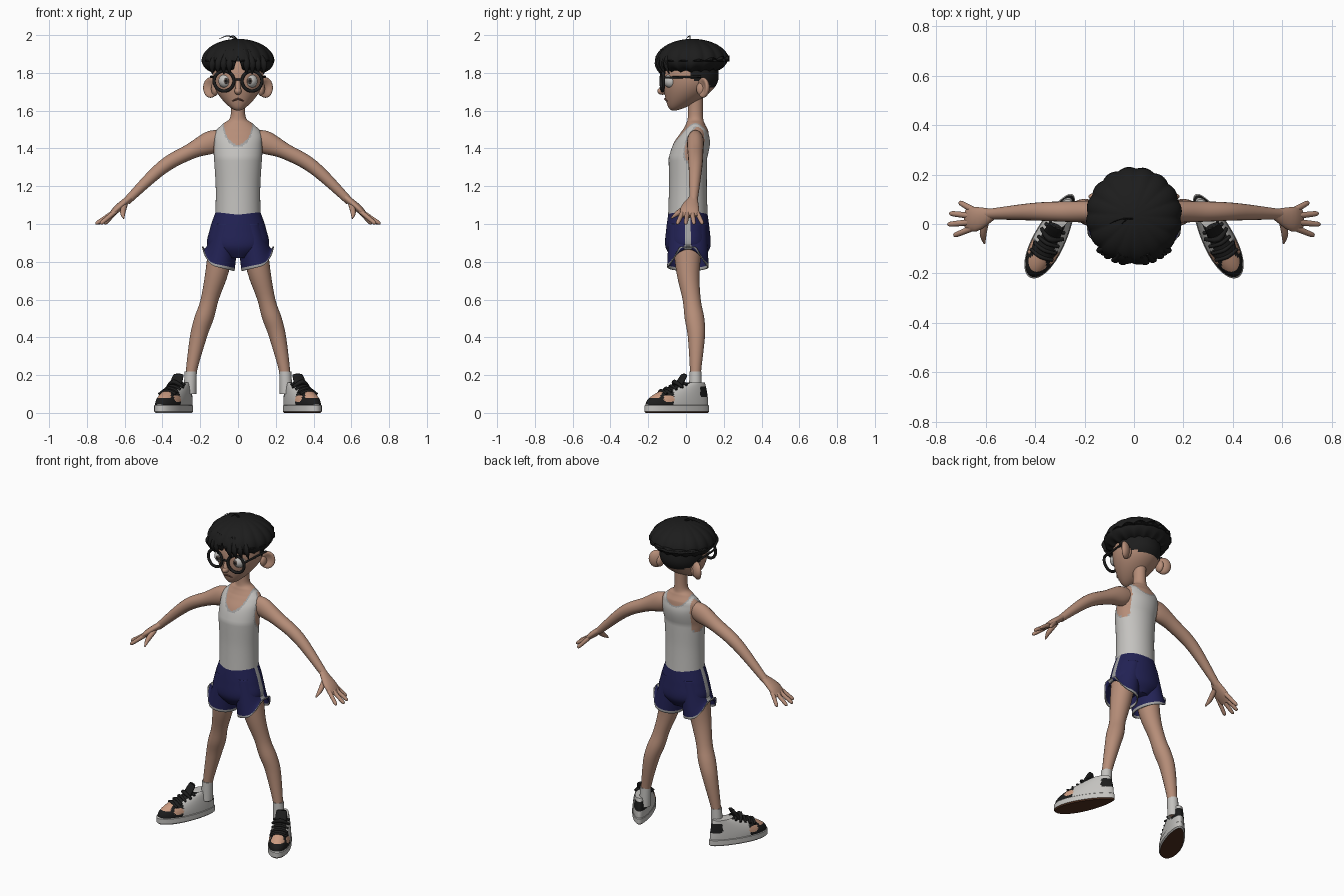
import bpy, bmesh, math
from mathutils import Vector, Matrix

cube = bpy.data.objects.get("Cube")
if cube:
    bpy.data.objects.remove(cube, do_unlink=True)


def material(name, red, green, blue):
    mat = bpy.data.materials.new(name)
    mat.use_nodes = True
    colour = (red, green, blue, 1)
    mat.diffuse_color = colour
    mat.node_tree.nodes["Principled BSDF"].inputs["Base Color"].default_value = colour
    return mat


SKIN = material("skin", .47, .27, .19)
BLACK = material("black", .012, .012, .012)
CLOTH = material("white cloth", .55, .54, .52)
TRIM = material("grey trim", .36, .36, .36)
NAVY = material("navy", .016, .016, .09)
BROWN = material("brown rubber", .08, .03, .015)
PEACH = material("peach patch", .6, .33, .22)
IRIS = material("iris", .09, .07, .06)
LIP = material("lip", .16, .07, .05)


def finish(obj, name, mats):
    obj.name = name
    for mat in mats:
        obj.data.materials.append(mat)
    bpy.ops.object.select_all(action='DESELECT')
    obj.select_set(True)
    bpy.context.view_layer.objects.active = obj
    bpy.ops.object.shade_smooth_by_angle(angle=math.radians(50))
    return obj


def smooth_rings(rings, steps):
    """Catmull-Rom through rings of (x, y, z, width[, depth])."""
    rings = [tuple(ring) if len(ring) == 5 else (*ring, ring[3]) for ring in rings]
    out, last = [], len(rings) - 1
    for i in range(last):
        quad = [rings[min(max(i + k, 0), last)] for k in (-1, 0, 1, 2)]
        for s in range(steps):
            t = s / steps
            out.append([b + t / 2 * (c - a + t * (2 * a - 5 * b + 4 * c - d + t * (3 * b - 3 * c + d - a)))
                        for a, b, c, d in zip(*quad)])
    return out + [rings[last]]


def loft(name, rings, mats, side=1, flat=False, segs=20, steps=4, rule=None, deform=None, cap=True):
    """Skin ellipses along a path; flat keeps them level. Rule picks a material per face."""
    rings = smooth_rings(rings, steps)
    points = [Vector(ring[:3]) for ring in rings]
    run = (points[-1] - points[0]).normalized()
    ref = Vector((0, 0, 1)) if abs(run.y) > .9 else Vector((0, 1, 0))
    bm, loops = bmesh.new(), []
    for i, ring in enumerate(rings):
        deep, wide = Vector((0, 1, 0)), Vector((1, 0, 0))
        if not flat:
            along = (points[min(i + 1, len(points) - 1)] - points[max(i - 1, 0)]).normalized()
            deep = (ref - along * ref.dot(along)).normalized()
            wide = along.cross(deep)
        angles = [math.tau * k / segs for k in range(segs)]
        loops.append([bm.verts.new(points[i] + wide * ring[3] * math.cos(a) + deep * ring[4] * math.sin(a))
                      for a in angles])
    for low, high in zip(loops, loops[1:]):
        for k in range(segs):
            n = (k + 1) % segs
            bm.faces.new((low[k], low[n], high[n], high[k]))
    if cap:
        bm.faces.new(loops[0])
        bm.faces.new(loops[-1])
    if rule:
        for face in bm.faces:
            face.material_index = rule(face.calc_center_median())
    for vert in bm.verts:
        if deform:
            vert.co = deform(vert.co.copy())
        vert.co.x *= side
    bmesh.ops.recalc_face_normals(bm, faces=bm.faces)
    mesh = bpy.data.meshes.new(name)
    bm.to_mesh(mesh)
    bm.free()
    obj = bpy.data.objects.new(name, mesh)
    bpy.context.collection.objects.link(obj)
    return finish(obj, name, mats)


def ball(name, location, scale, mats, turn=0, segs=28, rule=None, deform=None):
    """Sphere whose rule and deform work in unit-sphere coordinates."""
    bpy.ops.mesh.primitive_uv_sphere_add(segments=segs, ring_count=segs // 2, location=location,
                                         rotation=(0, 0, turn))
    obj = bpy.context.object
    obj.scale = scale
    finish(obj, name, mats)
    if rule:
        for face in obj.data.polygons:
            face.material_index = rule(face.center)
    if deform:
        for vert in obj.data.vertices:
            vert.co = deform(vert.co.copy())
    return obj


# Torso and neck, with the vest painted by neckline and armhole curves
def vest_rule(c):
    drop = .12 if c.y < .04 else .07
    neck = math.hypot(c.x / .075, (c.z - 1.54) / drop)
    hole = math.hypot((c.y - .04) / .07, (c.z - 1.42) / .11) if abs(c.x) > .095 else 2
    edge = min(neck, hole)
    if c.z > 1.535 or edge < 1:
        return 0
    return 2 if edge < 1.1 else 1


def lean_back(v):
    v.y += .01 + .04 * min(1, max(0, (v.z - 1.35) / .15))
    return v


loft("torso_and_vest", [(0, 0, 1.03, .12, .105), (0, 0, 1.2, .118, .1), (0, 0, 1.4, .13, .1),
                        (0, 0, 1.48, .125, .075), (0, 0, 1.53, .08, .05), (0, 0, 1.57, .04), (0, 0, 1.7, .04)],
     [SKIN, CLOTH, TRIM], flat=True, segs=120, steps=14, rule=vest_rule, deform=lean_back)


# Head narrowing to a forward chin, with short hair painted at the back
def narrow_chin(v):
    t = min(0, v.z) ** 2
    v.x *= 1 - .35 * t
    v.y = v.y * (1 - .35 * t) - .6 * t
    return v


ball("head", (0, .025, 1.78), (.135, .148, .18), [SKIN, BLACK], segs=96, deform=narrow_chin,
     rule=lambda c: int(c.z > .44 or (c.y > 0 and c.z > -.06 - .3 * c.y)))


# Bowl of hair with radial clumps, a parting notch and a raised back rim
def comb(v):
    a = math.atan2(v.y, v.x)
    clump = abs(math.sin(8 * a + .4))
    radius = math.hypot(v.x, v.y)
    grow = .97 + .04 * clump
    if v.z < 0:
        grow *= max(radius, .01) ** -.6
        v.z = .54 * v.z + .1 * clump + .2 * max(0, v.y)
    v.x, v.y = v.x * grow, v.y * grow
    if v.y < -.3:
        v.z = max(v.z, .25 - 5 * abs(v.x))
    return v


ball("hair_bowl", (0, .033, 1.86), (.193, .197, .12), [BLACK], segs=128, deform=comb)
for name, reach in (("long", .1), ("short", .05)):
    loft("stray_hair_" + name, [(0, .02, 1.97, .004), (-reach / 2, .02, 1.996, .003), (-reach, 0, 1.98, .001)],
         [BLACK], segs=6)

# Nose, mouth and spectacle bridge
ball("nose", (0, -.125, 1.703), (.019, .027, .019), [SKIN])
loft("nose_bridge", [(0, -.108, 1.78, .011), (0, -.128, 1.71, .015)], [SKIN])
loft("mouth", [(-.03, -.1, 1.65, .003), (0, -.112, 1.662, .005), (.03, -.1, 1.65, .003)], [LIP], segs=8)
loft("glasses_bridge", [(-.025, -.133, 1.765, .006), (.025, -.133, 1.765, .006)], [BLACK], segs=10)


# Egg-shaped shoe outline, turned out and moved under the ankle
def place_shoe(v):
    v.x *= 1 - 1.1 * v.y
    return Matrix.Rotation(math.radians(27), 3, 'Z') @ v + Vector((.335, -.048, 0))


def shoe_rule(c):
    x, y, z = abs(c.x), c.y, c.z
    toe_patch = math.hypot(x, y + .125) < .034 and z > .08
    side_patch = math.hypot((y + .075) / .03, (z - .075) / .02) < 1
    if toe_patch or side_patch:
        return 2
    lacing = z > .1 and x < .035 and y < .07
    heel = y > .12 and .085 < z < .14
    return int(y < -.045 or lacing or heel)


# Shorts: hips, and a hem that rises at the outer seam
def stripe(c):
    return abs(c.y - .01) < .016 and abs(c.x) > .11


def raise_hem(v):
    drop = max(0, (1 - v.z) / .23)
    outward = max(-1, min(1, (v.x - .1) / .085))
    v.z += drop ** 2 * (.02 * outward + .09 * max(0, outward) ** 4)
    return v


loft("shorts_hips", [(0, .01, z, r, .055 + .4 * r) for z, r in ((1.06, .12), (.97, .15), (.88, .16), (.82, .07))],
     [NAVY, TRIM], flat=True, segs=96, steps=8, rule=lambda c: int(stripe(c)))

for side, label in ((1, "left_"), (-1, "right_")):
    def part(name, rings, *mats, **options):
        return loft(label + name, rings, mats, side=side, **options)

    # Eye, brow, spectacles and ear
    ball(label + "eye", (side * .066, -.078, 1.757), (.038, .04, .038), [CLOTH])
    ball(label + "iris", (side * .062, -.114, 1.757), (.015, .006, .015), [IRIS])
    ball(label + "pupil", (side * .062, -.119, 1.757), (.007, .003, .007), [BLACK])
    part("eyebrow", [(.03, -.115, 1.82, .005), (.07, -.105, 1.83, .008), (.11, -.075, 1.815, .005)], BLACK)
    bpy.ops.mesh.primitive_torus_add(major_segments=40, major_radius=.053, minor_radius=.0085,
                                     location=(side * .074, -.125, 1.757),
                                     rotation=(math.pi / 2, 0, side * .12))
    finish(bpy.context.object, label + "glasses_rim", [BLACK])
    part("glasses_arm", [(.125, -.12, 1.775, .006), (.143, .08, 1.78, .006)], BLACK)

    def hollow(v):
        if v.y < 0:
            v.y *= .8 * (v.x ** 2 + v.z ** 2) - .1
        return v

    ball(label + "ear", (side * .146, .09, 1.722), (.045, .03, .054), [SKIN], turn=side * .6, deform=hollow)
    ball(label + "ear_root", (side * .122, .085, 1.715), (.02, .03, .038), [SKIN])

    # Locks of the fringe, following the curve of the bowl
    for i in range(4):
        x = .045 + .03 * i
        y = .04 - math.sqrt(.2 ** 2 - x ** 2)
        part("fringe_lock_%d" % i, [(x * .7, y + .03, 1.92, .012), (x, y, 1.85, .018, .012),
                                    (x, y + .02, 1.795, .003)], BLACK, segs=10)

    # Arm, palm, fingers and thumb
    part("arm", [(.09, .05, 1.45, .05, .04), (.15, .05, 1.43, .06, .045), (.25, .05, 1.385, .042),
                 (.4, .05, 1.3, .036), (.59, .04, 1.12, .021)], SKIN, steps=6)
    part("palm", [(.57, .04, 1.14, .018, .022), (.64, .02, 1.08, .02, .05), (.68, .02, 1.04, .01, .04)], SKIN)
    for i, name in enumerate(("little", "ring", "middle", "index")):
        y = .088 - .045 * i
        knuckle = Vector((.645, .01 + y / 2, 1.07))
        tip = Vector((.755 - 8 * (y - .01) ** 2, y, 1))
        part(name + "_finger", [(*knuckle.lerp(tip, t), r) for t, r in ((0, .013), (.5, .012), (.9, .01), (1, .003))],
             SKIN, segs=12)
    part("thumb", [(.6, .015, 1.1, .015), (.61, -.04, 1.06, .014), (.605, -.078, 1.03, .004)], SKIN, segs=12)

    # Shorts leg with piped hem and side stripe
    leg = part("shorts_leg", [(.06, .01, 1, .07, .1), (.105, .01, .77, .087, .11)], NAVY, TRIM, flat=True,
               segs=72, steps=20, cap=False, deform=raise_hem, rule=lambda c: int(c.z < .782 or stripe(c)))
    leg.modifiers.new("thickness", 'SOLIDIFY').thickness = .006

    # Leg and sock
    part("leg", [(.08, .01, .95, .07, .085), (.11, .01, .75, .062), (.15, .03, .6, .048), (.18, .045, .5, .052),
                 (.21, .055, .4, .045), (.25, .05, .2, .028), (.25, .05, .1, .028)], SKIN, flat=True, segs=28)
    part("sock", [(.255, .05, .1, .034), (.25, .05, .22, .032)], CLOTH, flat=True)

    # Shoe: sole, patched upper, tongue and laces
    sole = part("shoe_sole", [(0, 0, z, .064, .189) for z in (0, .045)], CLOTH, BROWN, flat=True, segs=48,
                steps=1, deform=place_shoe, rule=lambda c: int(c.z < .001))
    sole.modifiers.new("rounded_edge", 'BEVEL').width = .007
    rise = [k / 6 for k in range(7)]
    part("shoe_upper", [(0, .1 * t * t, .04 + .12 * t, .061 - .023 * t * t, .184 - .12 * t * t) for t in rise],
         CLOTH, BLACK, PEACH, flat=True, segs=88, steps=6, deform=place_shoe, rule=shoe_rule)
    part("shoe_tongue", [(0, -.01, .12, .036, .016), (0, .04, .195, .033, .012), (0, .044, .203, .02, .005)],
         BLACK, deform=place_shoe)
    for i in range(5):
        y, z = -.095 + .03 * i, .1 + .012 * i
        part("lace_%d" % i, [(-.045, y + .01, z, .007), (0, y, z + .02, .008), (.045, y + .01, z, .007)],
             BLACK, segs=8, deform=place_shoe)
    part("lace_bow", [(-.05, .01, .135, .007), (0, -.015, .165, .012), (.05, .01, .135, .007)],
         BLACK, segs=8, deform=place_shoe)
